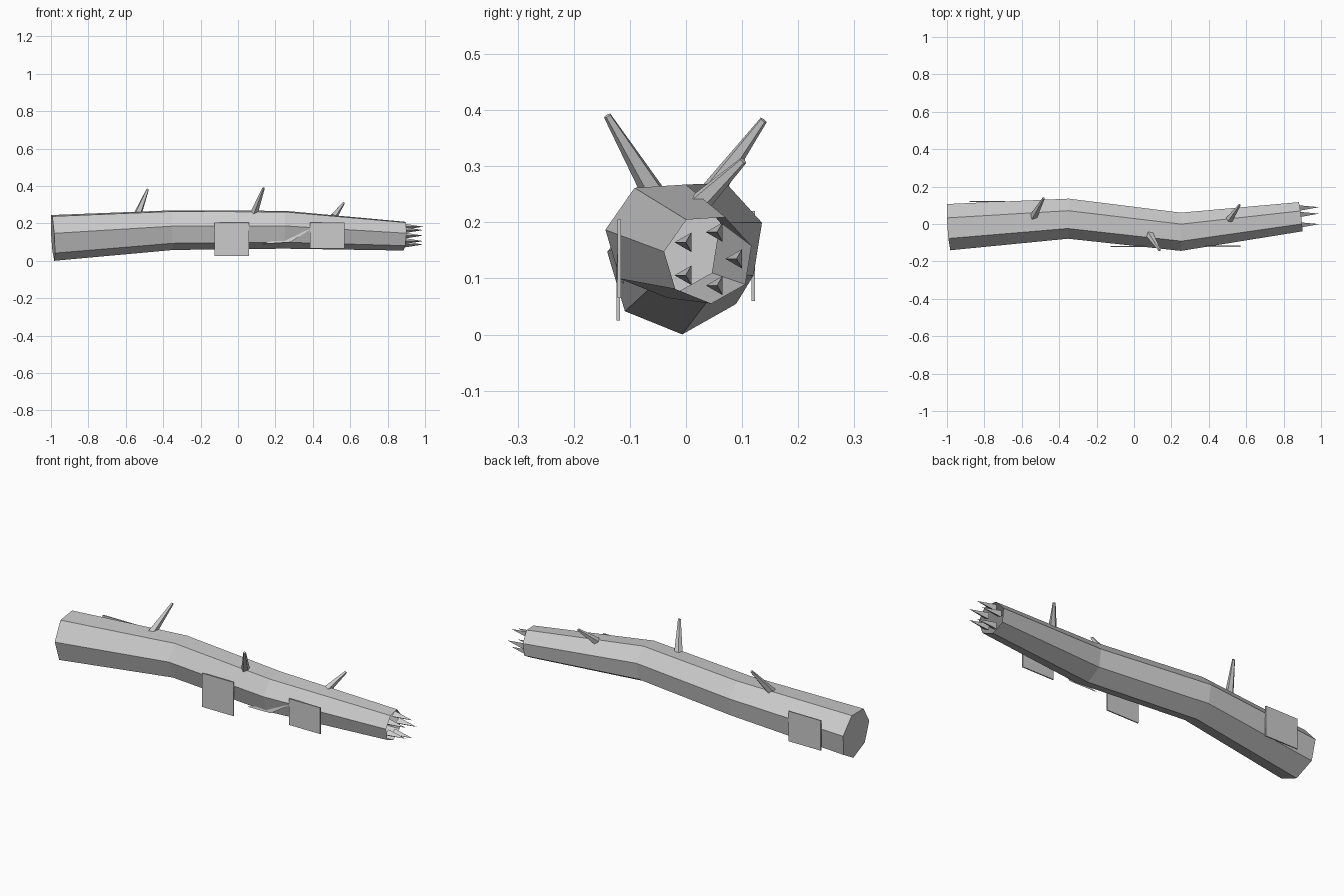
import bpy, bmesh, math
from mathutils import Vector, Matrix

cube = bpy.data.objects.get("Cube")
if cube:
    bpy.data.objects.remove(cube, do_unlink=True)

grey = bpy.data.materials.new("bark_grey")
grey.use_nodes = True
colour = (0.6, 0.6, 0.6, 1)
grey.diffuse_color = colour
grey.node_tree.nodes["Principled BSDF"].inputs["Base Color"].default_value = colour


def finish(name, bm):
    mesh = bpy.data.meshes.new(name)
    bm.to_mesh(mesh)
    bm.free()
    mesh.materials.append(grey)
    obj = bpy.data.objects.new(name, mesh)
    bpy.context.collection.objects.link(obj)
    return obj


def cone(name, start, end, r1, r2, sides, spin=0):
    """Tapered rod from start to end."""
    start, end = Vector(start), Vector(end)
    axis = end - start
    bm = bmesh.new()
    place = (Matrix.Translation((start + end) / 2)
             @ axis.to_track_quat("Z", "Y").to_matrix().to_4x4()
             @ Matrix.Rotation(spin, 4, "Z"))
    bmesh.ops.create_cone(bm, cap_ends=True, segments=sides, radius1=r1,
                          radius2=r2, depth=axis.length, matrix=place)
    return finish(name, bm)


def plate(name, x0, x1, z0, z1, y):
    """Thin upright bark plate."""
    bm = bmesh.new()
    size = Matrix.Diagonal((x1 - x0, 0.006, z1 - z0, 1))
    place = Matrix.Translation(((x0 + x1) / 2, y, (z0 + z1) / 2))
    bmesh.ops.create_cube(bm, size=1, matrix=place @ size)
    return finish(name, bm)


# Trunk: bent seven-sided tube, closed at its right end and open at its left
SIDES = 7
TURN = math.radians(68)
stations = [((-0.99, -0.015, 0.127), 0.127), ((-0.35, 0.03, 0.168), 0.11),
            ((0.25, -0.04, 0.17), 0.105), ((0.89, 0.04, 0.135), 0.08)]
centres = [Vector(c) for c, r in stations]
bm = bmesh.new()
rings = []
for i, (c, r) in enumerate(stations):
    path = centres[min(i + 1, len(centres) - 1)] - centres[max(i - 1, 0)]
    ring = []
    for k in range(SIDES):
        a = TURN + k * math.tau / SIDES
        y, z = r * math.cos(a), r * math.sin(a)
        lean = -(path.y * y + path.z * z) / path.x
        ring.append(bm.verts.new(centres[i] + Vector((lean, y, z))))
    rings.append(ring)
for a, b in zip(rings, rings[1:]):
    for k in range(SIDES):
        n = (k + 1) % SIDES
        bm.faces.new((a[k], a[n], b[n], b[k]))
bm.faces.new(rings[0])
bmesh.ops.recalc_face_normals(bm, faces=bm.faces)
finish("trunk", bm)

# Splinters around the open broken end
for k in range(5):
    a = k * math.tau / 5
    y, z = 0.04 + 0.05 * math.cos(a), 0.135 + 0.05 * math.sin(a)
    cone("splinter", (0.88, y, z), (0.99, y, z), 0.02, 0, 3, math.pi / 2)

# Broken twigs
cone("right_twig", (-0.54, 0.035, 0.24), (-0.483, 0.138, 0.382), 0.023, 0.007, 5)
cone("middle_twig", (0.08, -0.05, 0.24), (0.137, -0.14, 0.39), 0.023, 0.007, 5)
cone("left_twig", (0.51, 0.025, 0.235), (0.565, 0.102, 0.31), 0.02, 0.007, 5)

# Loose bark plates
plate("front_middle_bark", -0.125, 0.06, 0.025, 0.205, -0.121)
plate("front_left_bark", 0.385, 0.57, 0.065, 0.205, -0.119)
plate("back_bark", -0.88, -0.69, 0.06, 0.22, 0.12)

# Small flake lifting from the lower front
bm = bmesh.new()
corners = [(0.13, -0.11, 0.09), (0.28, -0.125, 0.1), (0.39, -0.121, 0.17)]
bm.faces.new([bm.verts.new(c) for c in corners])
finish("lower_bark_flake", bm)
